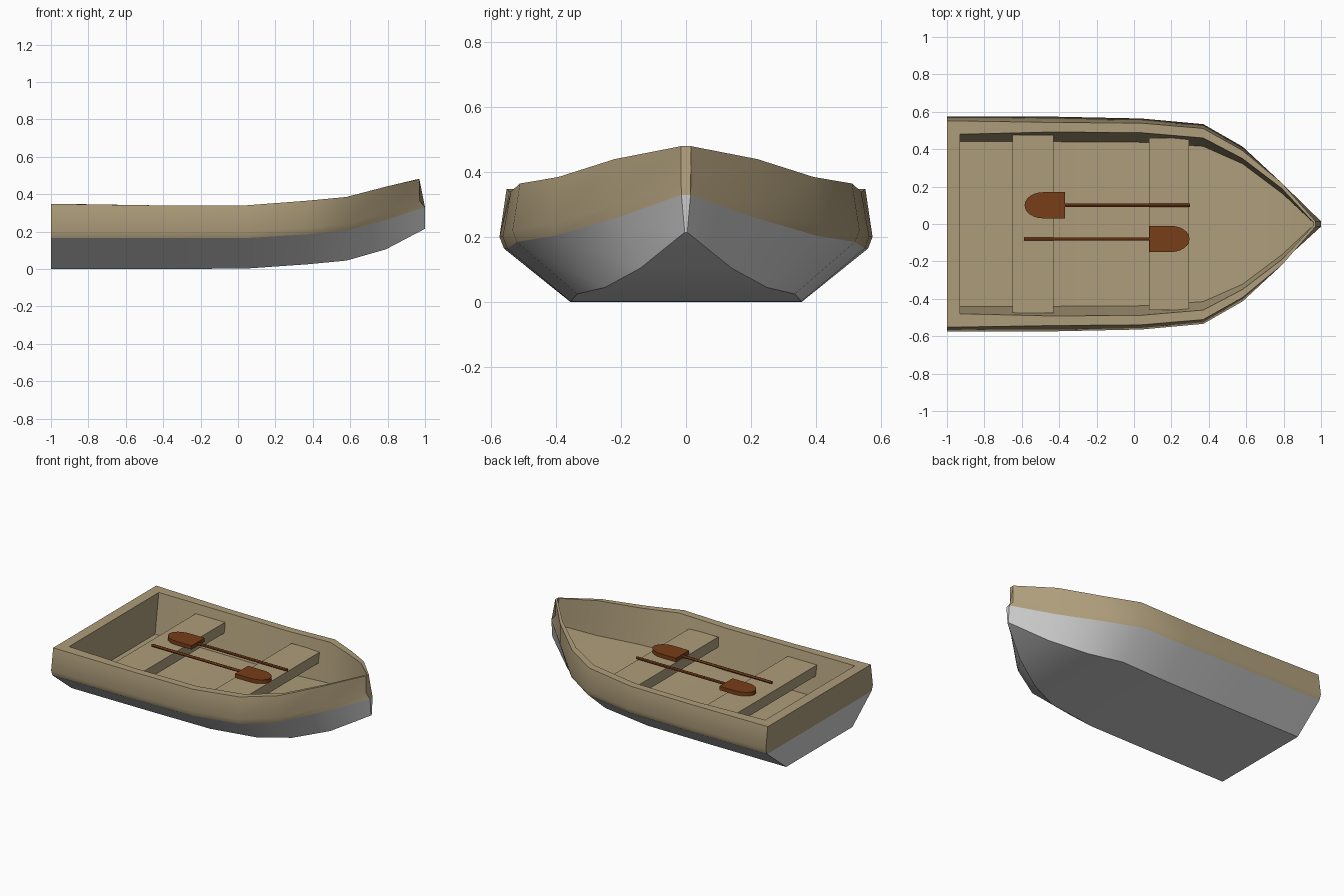
import bpy, bmesh, math
from mathutils import Matrix, Vector

if "Cube" in bpy.data.objects:
    bpy.data.objects.remove(bpy.data.objects["Cube"])


def material(name, rgb):
    m = bpy.data.materials.new(name)
    m.diffuse_color = (*rgb, 1)
    m.use_nodes = True
    m.node_tree.nodes["Principled BSDF"].inputs["Base Color"].default_value = m.diffuse_color
    return m


WOOD = material("pale_wood", (0.42, 0.335, 0.195))
OAR = material("red_wood", (0.19, 0.048, 0.009))


def finish(name, bm, mat=None, smooth=0):
    bmesh.ops.recalc_face_normals(bm, faces=bm.faces[:])
    me = bpy.data.meshes.new(name)
    bm.to_mesh(me)
    bm.free()
    ob = bpy.data.objects.new(name, me)
    bpy.context.collection.objects.link(ob)
    if mat:
        me.materials.append(mat)
    if smooth:
        bpy.ops.object.select_all(action='DESELECT')
        ob.select_set(True)
        bpy.context.view_layer.objects.active = ob
        bpy.ops.object.shade_smooth_by_angle(angle=math.radians(smooth))
    return ob


# Stations stern to bow: x, then (half width, z) of bottom, chine, rim, and floor;
# last value is the inner rim half width
STATIONS = [
    (-1.00, (.355, 0), (.560, .165), (.552, .348), (.440, .08), .480),
    (-0.43, (.355, 0), (.560, .165), (.543, .34), (.440, .08), .492),
    (0.04, (.355, .002), (.550, .165), (.539, .34), (.437, .08), .488),
    (0.37, (.335, .025), (.520, .185), (.511, .365), (.415, .11), .460),
    (0.58, (.250, .045), (.400, .205), (.393, .385), (.322, .15), .350),
    (0.79, (.140, .105), (.205, .262), (.220, .44), (.165, .215), .190),
    (1.00, (.004, .215), (.014, .33), (.015, .48), (.006, .30), .008),
]


def loft(halves, caps):
    """Skin mirrored half sections; caps are index lists into the half section."""
    bm = bmesh.new()
    rows = []
    for half in halves:
        left = [bm.verts.new((x, -y, z)) for x, y, z in half]
        right = [bm.verts.new(p) for p in half]
        rows.append((left, right))
    for (l0, r0), (l1, r1) in zip(rows, rows[1:]):
        a, b = l0 + r0[::-1], l1 + r1[::-1]
        for i in range(len(a) - 1):
            bm.faces.new((a[i], a[i + 1], b[i + 1], b[i]))
    for left, right in (rows[0], rows[-1]):
        for cap in caps:
            bm.faces.new([left[i] for i in cap] + [right[i] for i in reversed(cap)])
    return bm


# Grey lower hull
lower = [[(x, *c), (x, *b)] for x, b, c, r, f, i in STATIONS]
finish("lower_hull", loft(lower, [[0, 1]]), smooth=28)

# Wooden upper hull: chine, knuckle, outer rim, inner rim, floor
upper = []
for x, b, c, r, f, inner in STATIONS:
    xt = min(x, .97)
    xi = max(-.93, min(x, .96))
    flare = .014 if x < .9 else .001
    upper.append([(x, *c), (xt, c[0] + flare, c[1] + .036), (xt, *r),
                  (xi, inner, r[1]), (xi, *f)])
finish("upper_hull", loft(upper, [[0, 1, 2], [2, 3], [3, 4]]), WOOD, smooth=42)


# Seats
def seat(name, x0, x1, y):
    bm = bmesh.new()
    bmesh.ops.create_cube(bm, size=1, matrix=Matrix.Translation(((x0 + x1) / 2, 0, .246))
                          @ Matrix.Diagonal((x1 - x0, 2 * y, .07, 1)))
    finish(name, bm, WOOD)


seat("rear_seat", -.65, -.43, .475)
seat("front_seat", .08, .295, .46)


# Oars: rounded blade extruded upward, with a thin round shaft
def oar(name, y, tip, direction):
    bm = bmesh.new()
    outline = [(.215, -.07), (.215, .07)]
    for k in range(13):
        t = math.pi / 2 + math.pi * k / 12
        outline.append((.10 + .10 * math.cos(t), .07 * math.sin(t)))
    face = bm.faces.new([bm.verts.new((u, v, .282)) for u, v in outline])
    top = bmesh.ops.extrude_face_region(bm, geom=[face])["geom"]
    bmesh.ops.translate(bm, vec=(0, 0, .026),
                        verts=[g for g in top if isinstance(g, bmesh.types.BMVert)])
    bmesh.ops.create_cone(bm, cap_ends=True, segments=12, radius1=.009, radius2=.009, depth=.68,
                          matrix=Matrix.Translation((.545, 0, .296)) @ Matrix.Rotation(math.pi / 2, 4, 'Y'))
    bmesh.ops.transform(bm, verts=bm.verts[:], matrix=Matrix.Translation((tip, y, 0))
                        @ Matrix.Rotation(0 if direction > 0 else math.pi, 4, 'Z'))
    finish(name, bm, OAR, smooth=30)


oar("left_oar", .10, -.585, 1)
oar("right_oar", -.08, .297, -1)
